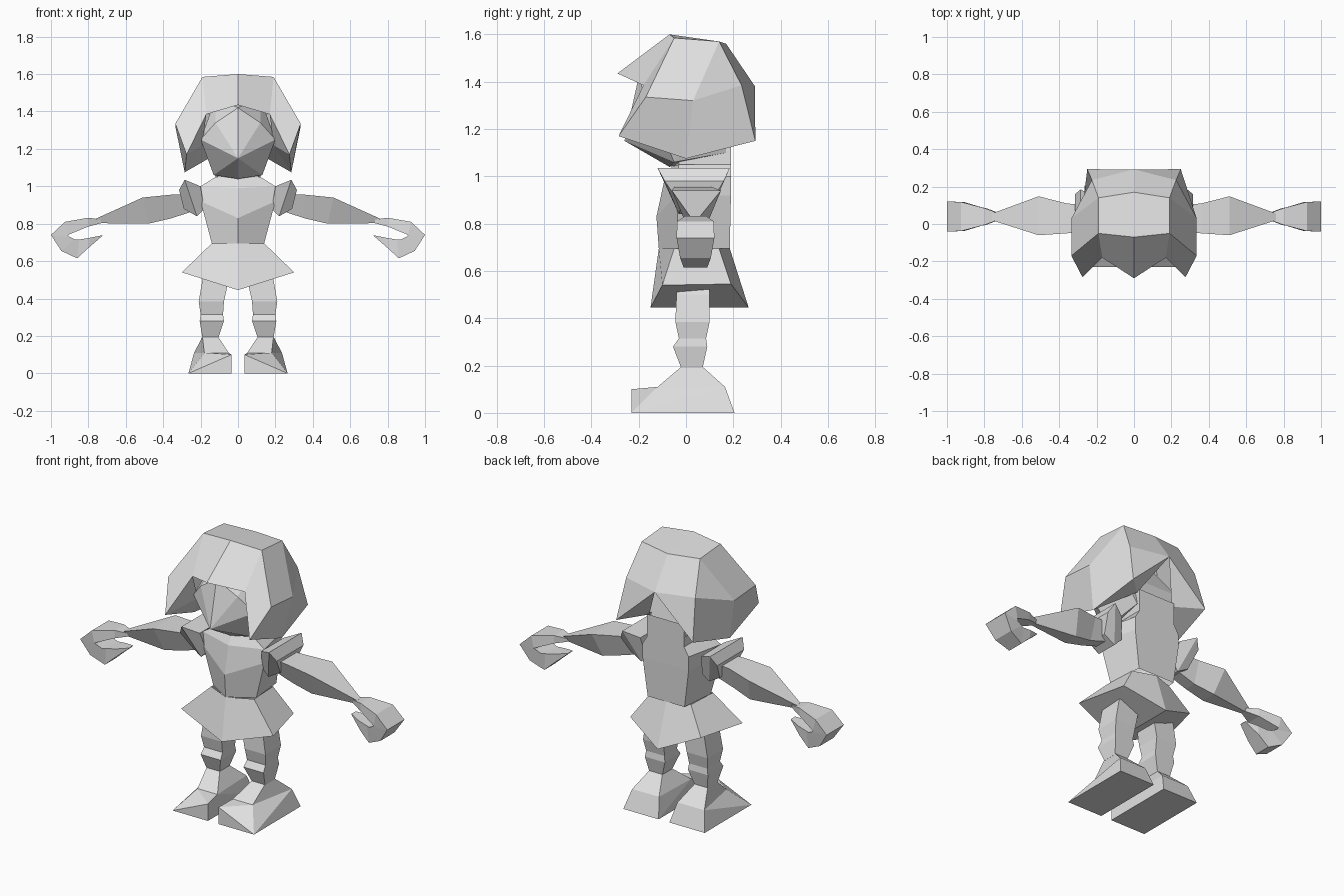
import bpy, bmesh

mat = bpy.data.materials.new("pale grey")
mat.diffuse_color = (0.75, 0.75, 0.75, 1)


def build(name, verts, faces=None):
    """Mirror the half given at x >= 0 into one object; no faces means a convex hull."""
    bm = bmesh.new()
    for s in (1, -1):
        vs = [bm.verts.new((s * x, y, z)) for x, y, z in verts]
        for f in faces or []:
            ids = f if s == 1 else f[::-1]
            bm.faces.new([vs[i] for i in ids])
    bmesh.ops.remove_doubles(bm, verts=bm.verts, dist=1e-4)
    if faces is None:
        bmesh.ops.convex_hull(bm, input=bm.verts)
        loose = [v for v in bm.verts if not v.link_faces]
        bmesh.ops.delete(bm, geom=loose, context='VERTS')
    bmesh.ops.recalc_face_normals(bm, faces=bm.faces)
    me = bpy.data.meshes.new(name)
    bm.to_mesh(me)
    bm.free()
    me.materials.append(mat)
    ob = bpy.data.objects.new(name, me)
    bpy.context.collection.objects.link(ob)
    return ob


def loft(name, rings, closed=True):
    """Skin between rings of equal length; closed rings get end caps."""
    n = len(rings[0])
    verts = [p for r in rings for p in r]
    faces = []
    for k in range(len(rings) - 1):
        for i in range(n if closed else n - 1):
            j = (i + 1) % n
            faces.append((k * n + i, k * n + j, (k + 1) * n + j, (k + 1) * n + i))
    if closed:
        faces += [tuple(range(n))[::-1], tuple(range((len(rings) - 1) * n, len(rings) * n))]
    return build(name, verts, faces)


# hair: bob with a pointed fringe, two front locks, a notch at the nape and an underside
build("hair", [
    (0, -.07, 1.6), (.19, -.05, 1.585), (.19, .14, 1.57), (0, .17, 1.56),
    (0, -.29, 1.435), (.17, -.18, 1.385), (.335, -.17, 1.335), (.275, -.285, 1.17),
    (.335, .03, 1.32), (.285, 0, 1.075), (.225, .235, 1.385), (.25, .293, 1.15),
    (0, .292, 1.38), (.19, -.1, 1.22), (.12, .17, 1.17)],
    [(0, 1, 2, 3), (0, 4, 5, 1), (1, 5, 7, 6), (1, 6, 8, 2), (6, 7, 9, 8),
     (2, 8, 10), (8, 9, 11, 10), (3, 2, 10, 12), (12, 10, 11), (7, 13, 9), (5, 13, 7),
     (12, 11, 14), (11, 9, 14), (9, 13, 14)])

# head: wedge face with the nose as its foremost point
build("head", [
    (0, -.2, 1.42), (0, -.26, 1.15), (.2, -.13, 1.25), (.13, -.05, 1.06), (0, -.07, 1.04),
    (.12, .17, 1.1), (.19, .13, 1.28), (.12, 0, 1.47), (.12, -.175, 1.34)])

# neck
loft("neck", [[(0, -.05, z), (.11, -.03, z), (.12, .19, z), (0, .19, z)]
              for z in (1.03, 1.18)], closed=False)

# torso: open half rings from neck to waist, flat at the back
loft("torso", [
    [(0, -.06, 1.04), (.12, -.03, 1.05), (.12, .19, 1.05), (0, .19, 1.05)],
    [(0, -.09, .99), (.2, -.04, 1.0), (.15, .19, 1.0), (0, .19, 1.0)],
    [(0, -.125, .83), (.2, -.04, .92), (.15, .19, .92), (0, .19, .92)],
    [(0, -.115, .695), (.14, -.03, .695), (.12, .185, .695), (0, .185, .695)]], closed=False)

# skirt: flared, low in front and behind, raised at the sides, closed below
build("skirt", [
    (0, -.115, .695), (.14, -.05, .695), (.13, .14, .695), (0, .185, .695),
    (0, -.15, .445), (.3, -.1, .54), (.23, .19, .545), (0, .265, .445)],
    [(0, 4, 5, 1), (1, 5, 6, 2), (2, 6, 7, 3), (4, 7, 6, 5)])


def box_ring(x0, x1, y0, y1, z):
    return [(x0, y0, z), (x1, y0, z), (x1, y1, z), (x0, y1, z)]


# legs
loft("legs", [box_ring(*r) for r in (
    (.05, .18, -.04, .10, .53), (.05, .19, -.04, .10, .5), (.075, .21, -.045, .10, .385),
    (.08, .2, -.03, .085, .315), (.075, .205, -.055, .09, .28), (.105, .19, -.02, .07, .19))])

# shoes: raised ankle, flat toe sloping to the outer side
build("shoes", [
    (.035, -.23, 0), (.265, -.23, 0), (.265, .205, 0), (.035, .205, 0),
    (.035, -.23, .1), (.18, -.12, .11), (.235, .165, .11), (.06, .165, .11), (.05, -.12, .11),
    (.105, -.02, .195), (.19, -.02, .195), (.19, .07, .195), (.105, .07, .195)],
    [(0, 3, 2, 1), (0, 1, 4), (4, 1, 5), (4, 5, 8), (1, 2, 6), (1, 6, 5), (2, 3, 7, 6),
     (3, 0, 4, 8), (3, 8, 7), (8, 5, 10, 9), (5, 6, 11, 10), (6, 7, 12, 11),
     (7, 8, 9, 12), (9, 10, 11, 12)])


def taper_ring(xt, zt, xb, zb, yt0, yt1, yb0, yb1):
    """Four-point section with its own top and bottom widths."""
    return [(xt, yt0, zt), (xt, yt1, zt), (xb, yb1, zb), (xb, yb0, zb)]


# sleeves: flared cuffs, wider on top
loft("sleeves", [taper_ring(*r) for r in (
    (.2, 1.0, .18, .88, -.07, .14, -.03, .11),
    (.285, 1.035, .22, .84, -.12, .185, -.03, .10),
    (.315, .98, .29, .88, -.09, .16, -.02, .10))])

# arms
loft("arms", [taper_ring(*r) for r in (
    (.26, .96, .26, .86, -.04, .10, 0, .07),
    (.36, .955, .36, .828, -.05, .11, 0, .07),
    (.51, .94, .48, .80, -.06, .148, 0, .09),
    (.76, .827, .74, .803, .02, .056, .025, .05))])

# hands: palm curling over into fingers that point back to the wrist
loft("hands", [taper_ring(xt, zt, xb, zb, .04 - w, .04 + w, .04 - v, .04 + v)
               for xt, zt, xb, zb, w, v in (
    (.73, .822, .73, .803, .02, .015),
    (.80, .832, .80, .785, .045, .045),
    (.925, .81, .91, .74, .078, .078),
    (1.0, .74, .90, .73, .08, .07),
    (.945, .655, .87, .715, .065, .065),
    (.86, .615, .85, .715, .05, .055),
    (.8, .67, .79, .725, .045, .045),
    (.725, .735, .725, .738, .02, .02))])
